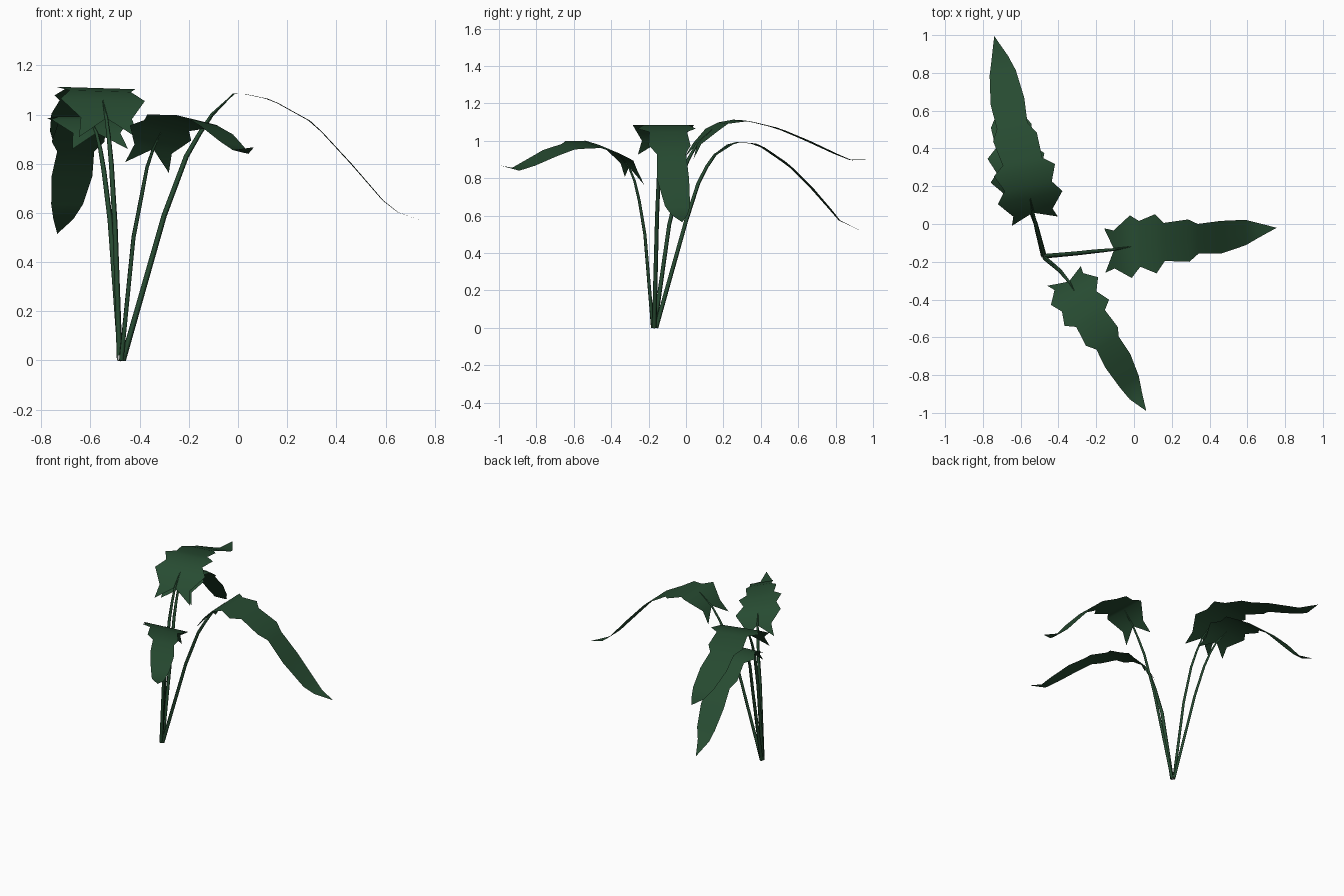
import bpy
import bmesh
from mathutils import Vector

if "Cube" in bpy.data.objects:
    bpy.data.objects.remove(bpy.data.objects["Cube"])

green = bpy.data.materials.new("leaf_green")
green.diffuse_color = (0.02, 0.07, 0.031, 1)
green.use_nodes = True
green.node_tree.nodes["Principled BSDF"].inputs["Base Color"].default_value = green.diffuse_color

# Half widths of the jagged blade at path points 3..13 (the tip closes to zero)
WIDTHS = [.105, .09, .148, .108, .14, .09, .1, .07, .077, .06, .038]


def make_stem(name, path):
    # Square stem tapering up to the heart-shaped notch of the blade
    curve = bpy.data.curves.new(name, 'CURVE')
    curve.dimensions = '3D'
    curve.bevel_depth = 0.012
    curve.bevel_resolution = 0
    curve.use_fill_caps = True
    spline = curve.splines.new('POLY')
    pts = path[:6]
    spline.points.add(len(pts) - 1)
    for i, p in enumerate(pts):
        spline.points[i].co = (*p, 1)
        spline.points[i].radius = (1, .9, .85, .75, .6, .15)[i]
    curve.materials.append(green)
    ob = bpy.data.objects.new(name, curve)
    bpy.context.collection.objects.link(ob)


def make_leaf(name, path, side, scale):
    # Blade: a spine with a saw-toothed edge on both sides
    path = [Vector(p) for p in path]
    side = Vector(side).normalized() * scale
    bm = bmesh.new()
    spine = [bm.verts.new(p) for p in path[4:]]
    for s in (-1, 1):
        edge = [bm.verts.new(path[i + 3] + side * (w * s)) for i, w in enumerate(WIDTHS)]
        faces = [(spine[0], edge[0], edge[1])]
        for i in range(len(edge) - 2):
            faces.append((spine[i], edge[i + 1], edge[i + 2], spine[i + 1]))
        faces.append((spine[-2], edge[-1], spine[-1]))
        for f in faces:
            bm.faces.new(f if s < 0 else f[::-1]).smooth = True
    bmesh.ops.recalc_face_normals(bm, faces=bm.faces)
    if sum(f.normal.z for f in bm.faces) < 0:
        bmesh.ops.reverse_faces(bm, faces=bm.faces)
    mesh = bpy.data.meshes.new(name)
    bm.to_mesh(mesh)
    bm.free()
    mesh.materials.append(green)
    ob = bpy.data.objects.new(name, mesh)
    bpy.context.collection.objects.link(ob)


def build(name, path, side, scale):
    make_stem(name + "_stem", path)
    make_leaf(name + "_leaf", path, side, scale)


# Right leaf
build("right", [
    (-.468, -.17, 0), (-.3, -.155, .59), (-.21, -.145, .83), (-.155, -.14, .925),
    (-.105, -.135, 1.0), (-.017, -.12, 1.085), (.03, -.105, 1.083), (.115, -.105, 1.065),
    (.16, -.095, 1.047), (.29, -.088, .975), (.34, -.078, .93), (.46, -.07, .80),
    (.59, -.045, .65), (.65, -.035, .603), (.755, -.02, .565)], (-.03, 1, 0), 1.12)

# Front leaf
build("front", [
    (-.475, -.178, 0), (-.425, -.22, .5), (-.39, -.25, .68), (-.37, -.275, .785),
    (-.345, -.305, .86), (-.315, -.355, .925), (-.29, -.41, .955), (-.25, -.47, .972),
    (-.23, -.5, .98), (-.17, -.595, .978), (-.14, -.63, .968), (-.085, -.725, .935),
    (-.025, -.835, .88), (.01, -.91, .848), (.065, -.99, .867)], (.85, .5, -.21), 1.0)

# Upper back leaf
build("back_upper", [
    (-.481, -.168, 0), (-.50, -.09, .55), (-.515, -.03, .8), (-.525, .015, .905),
    (-.535, .06, .985), (-.55, .14, 1.06), (-.56, .2, 1.095), (-.58, .285, 1.108),
    (-.59, .33, 1.106), (-.63, .46, 1.075), (-.645, .52, 1.055), (-.67, .65, 1.0),
    (-.695, .8, .93), (-.71, .88, .897), (-.74, .995, .90)], (.98, .2, -.03), 1.18)

# Lower back leaf
build("back_lower", [
    (-.477, -.16, 0), (-.52, 0, .57), (-.545, .065, .77), (-.56, .11, .86),
    (-.575, .155, .925), (-.60, .235, .98), (-.61, .28, .993), (-.625, .36, .985),
    (-.635, .41, .965), (-.65, .52, .89), (-.66, .57, .85), (-.675, .67, .75),
    (-.695, .77, .635), (-.71, .82, .575), (-.735, .94, .515)], (1, .1, 0), 1.08)

# Small grey root plug
bpy.ops.mesh.primitive_cylinder_add(vertices=6, radius=.013, depth=.022, location=(-.478, -.17, .011))
bpy.context.object.name = "root_plug"
